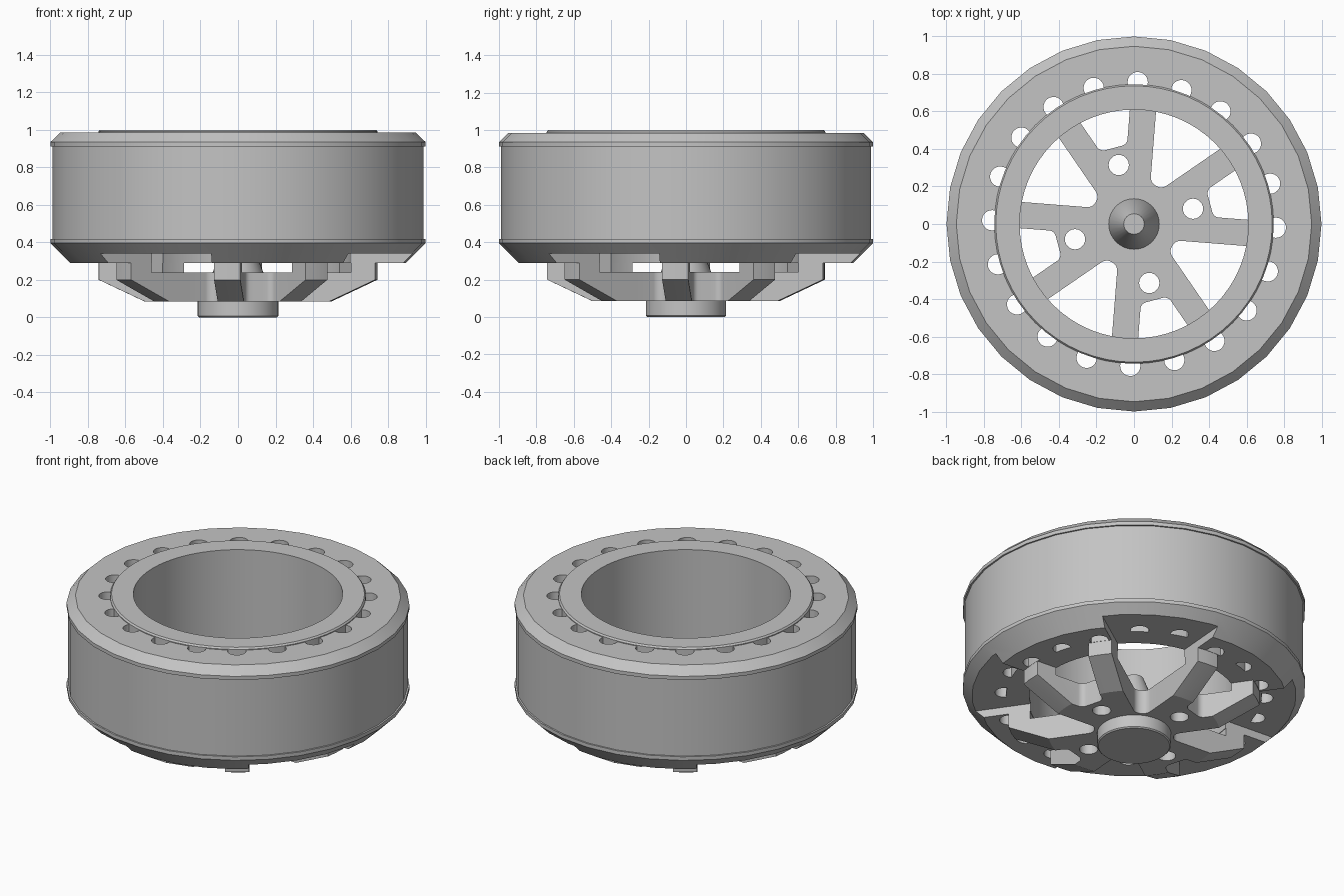
import bpy, bmesh, math
from mathutils import Matrix

if "Cube" in bpy.data.objects:
    bpy.data.objects.remove(bpy.data.objects["Cube"])

grey = bpy.data.materials.new("plain_grey")
grey.diffuse_color = (0.55, 0.55, 0.55, 1)
grey.use_nodes = True
grey.node_tree.nodes["Principled BSDF"].inputs["Base Color"].default_value = grey.diffuse_color
R = math.radians


def finish(bm, name):
    bmesh.ops.remove_doubles(bm, verts=bm.verts, dist=1e-5)
    bmesh.ops.recalc_face_normals(bm, faces=bm.faces)
    me = bpy.data.meshes.new(name)
    bm.to_mesh(me)
    bm.free()
    me.materials.append(grey)
    ob = bpy.data.objects.new(name, me)
    bpy.context.collection.objects.link(ob)
    return ob


def lathe(name, profile, seg, closed=True):
    """Spin an (r, z) profile around z; open profiles start and end on the axis."""
    bm = bmesh.new()
    rings = []
    for r, z in profile:
        rings.append([bm.verts.new((r * math.cos(2 * math.pi * i / seg), r * math.sin(2 * math.pi * i / seg), z))
                      for i in range(seg)] if r > 0 else [bm.verts.new((0, 0, z))])
    n = len(rings)
    for k in range(n if closed else n - 1):
        a, b = rings[k], rings[(k + 1) % n]
        for i in range(seg):
            j = (i + 1) % seg
            if len(a) == 1:
                bm.faces.new((a[0], b[i], b[j]))
            elif len(b) == 1:
                bm.faces.new((a[i], a[j], b[0]))
            else:
                bm.faces.new((a[i], a[j], b[j], b[i]))
    return finish(bm, name)


def prism(bm, pts, z0, z1, angle):
    rot = Matrix.Rotation(angle, 4, 'Z')
    lo = [bm.verts.new((x, y, z0)) for x, y in pts]
    hi = [bm.verts.new((x, y, z1)) for x, y in pts]
    bm.faces.new(lo[::-1])
    bm.faces.new(hi)
    for i in range(len(pts)):
        j = (i + 1) % len(pts)
        bm.faces.new((lo[i], lo[j], hi[j], hi[i]))
    bmesh.ops.transform(bm, matrix=rot, verts=lo + hi)


def window(phi, cx, rho, half=0.07, far=1.25):
    """Wedge between two spokes with a rounded inner end."""
    s, c = math.sin(phi), math.cos(phi)
    cy = max(0, (cx * s - half - rho) / c)
    up = (far * c + half * s, far * s - half * c)
    arc = []
    for k in range(7):
        a = math.pi / 2 + phi + (math.pi / 2 - phi) * k / 6
        arc.append((cx + rho * math.cos(a), cy + rho * math.sin(a)))
    low = [(x, -y) for x, y in arc[::-1]]
    if cy == 0:
        low = low[1:]
    return [up] + arc + low + [(up[0], -up[1])]


def circle(cx, r, n=24):
    return [(cx + r * math.cos(2 * math.pi * i / n), r * math.sin(2 * math.pi * i / n)) for i in range(n)]


def cutter(name, pts, z0, z1, count, start):
    bm = bmesh.new()
    for i in range(count):
        prism(bm, pts, z0, z1, start + 2 * math.pi * i / count)
    ob = finish(bm, name)
    ob.hide_render = True
    return ob


def cut(ob, *tools):
    bpy.context.view_layer.objects.active = ob
    for t in tools:
        m = ob.modifiers.new("cut", 'BOOLEAN')
        m.operation, m.solver, m.object = 'DIFFERENCE', 'EXACT', t
        bpy.ops.object.modifier_apply(modifier=m.name)


# Drum body with raised edge bands and chamfers
drum = lathe("drum_body", [(0.72, 0.29), (0.895, 0.29), (1.0, 0.395), (1.0, 0.418), (0.99, 0.418),
                           (0.99, 0.912), (1.0, 0.912), (1.0, 0.935), (0.948, 0.985), (0.72, 0.985)], 32)
# Inner sleeve that forms the bore and the raised top lip
sleeve = lathe("inner_sleeve", [(0.61, 0.29), (0.745, 0.29), (0.745, 0.99), (0.737, 1.0), (0.61, 1.0)], 64)
# Spoked carrier below the bore
spider = lathe("spoked_carrier", [(0, 0.085), (0.5, 0.085), (0.743, 0.2), (0.743, 0.37),
                                  (0.613, 0.37), (0.613, 0.24), (0, 0.24)], 64, closed=False)
# Centre boss below and centre cone above
boss = lathe("bottom_boss", [(0, 0), (0.208, 0), (0.215, 0.007), (0.215, 0.09), (0, 0.09)], 48, closed=False)
cone = lathe("centre_cone", [(0, 0.23), (0.135, 0.23), (0.135, 0.24), (0.055, 0.45), (0, 0.45)], 32, closed=False)

# Cutters: wide and narrow windows, bolt holes, rim holes
wide = cutter("wide_window_cutter", window(R(25.5), 0.285, 0.05), -0.1, 0.34, 4, R(60))
narrow = cutter("narrow_window_cutter", window(R(19.5), 0.46, 0.04), -0.1, 0.32, 4, R(15))
bolts = cutter("bolt_hole_cutter", circle(0.325, 0.054), -0.1, 0.3, 4, R(14.5))
rim = cutter("rim_hole_cutter", circle(0.757, 0.054), 0.1, 1.2, 20, R(-1.5))

cut(spider, wide, narrow, bolts)
cut(drum, wide, rim)
cut(sleeve, wide)
for t in (wide, narrow, bolts, rim):
    bpy.data.objects.remove(t)

# Smooth round walls, keep edges sharp
bpy.ops.object.select_all(action='DESELECT')
for ob in (drum, sleeve, spider, boss, cone):
    ob.select_set(True)
    bpy.context.view_layer.objects.active = ob
bpy.ops.object.shade_smooth_by_angle(angle=R(25))
